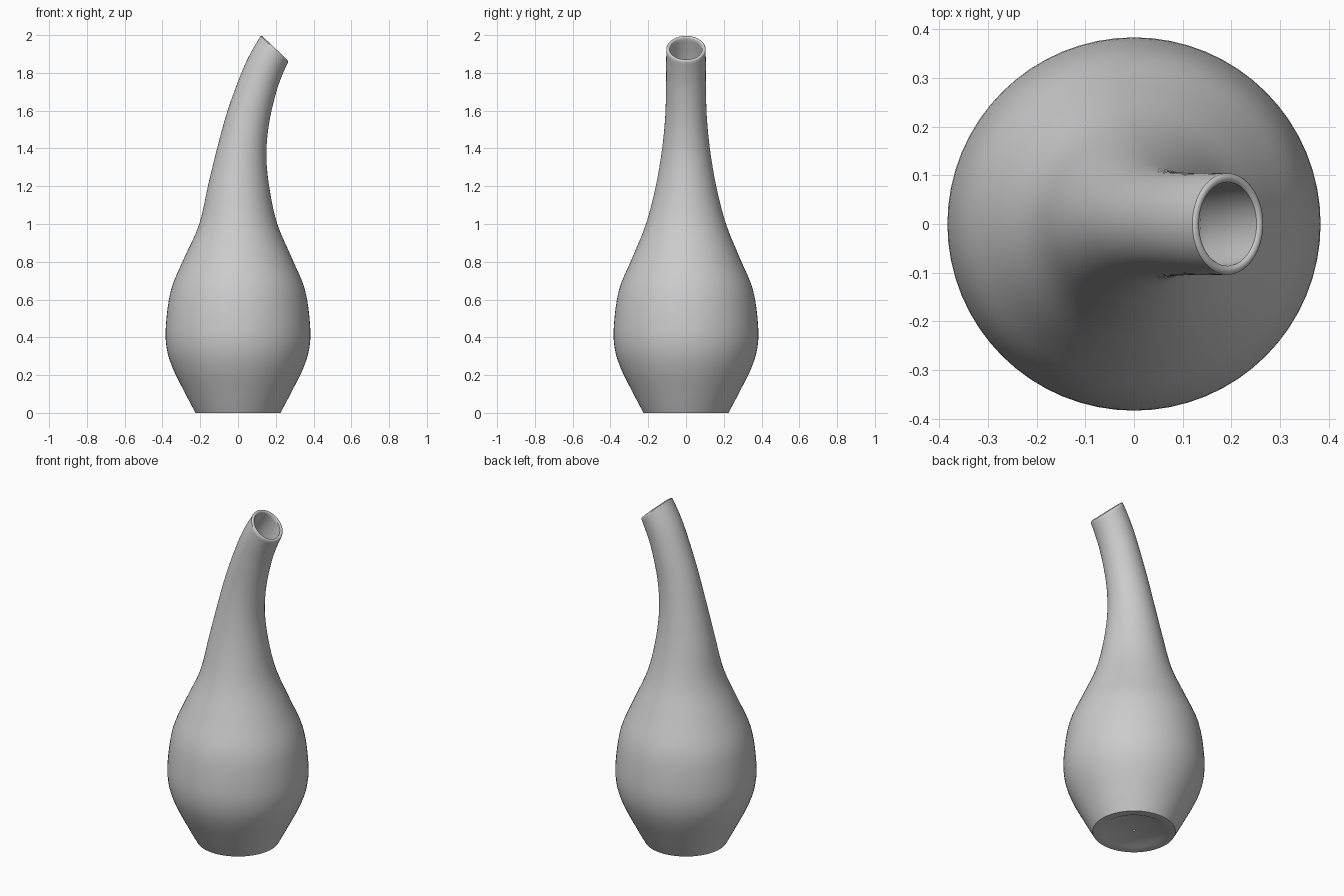
import bpy, bmesh, math
from mathutils import Vector

if "Cube" in bpy.data.objects:
    bpy.data.objects.remove(bpy.data.objects["Cube"])

SIDES, STEPS, WALL = 64, 4, 0.018

# Key rings: left point (x, z), right point (x, z), half depth in y
KEYS = [
    (-.225, 0, .225, 0, .225),
    (-.283, .11, .283, .11, .283),
    (-.345, .235, .345, .235, .345),
    (-.377, .34, .377, .34, .377),
    (-.382, .46, .382, .46, .382),
    (-.355, .65, .355, .65, .355),
    (-.285, .82, .285, .82, .285),
    (-.205, 1.0, .208, 1.0, .212),
    (-.155, 1.22, .168, 1.18, .160),
    (-.103, 1.43, .150, 1.36, .127),
    (-.052, 1.61, .164, 1.53, .110),
    (.018, 1.80, .200, 1.69, .105),
    (.067, 1.905, .233, 1.785, .105),
    (.120, 1.995, .265, 1.857, .104),
]


def smooth_rings(keys):
    """Catmull-Rom interpolation between the key rings."""
    out = []
    for i in range(len(keys) - 1):
        quad = [keys[max(0, i - 1)], keys[i], keys[i + 1],
                keys[min(len(keys) - 1, i + 2)]]
        for s in range(STEPS):
            t = s / STEPS
            out.append([0.5 * (2 * b + (c - a) * t + (2*a - 5*b + 4*c - d) * t*t
                               + (3*b - a - 3*c + d) * t**3)
                        for a, b, c, d in zip(*quad)])
    return out + [list(keys[-1])]


def section(ring, inset=0.0, lift=0.0):
    """Centre, half vector and half depth of a ring, shrunk and moved along the neck."""
    lx, lz, rx, rz, w = ring
    half = Vector((rx - lx, 0, rz - lz)) / 2
    centre = Vector((rx + lx, 0, rz + lz)) / 2
    axis = Vector((-half.z, 0, half.x)).normalized()
    return (centre + axis * lift, half * (1 - inset / half.length), w - inset)


def disc(r, z):
    return section((-r, z, r, z, r))


outer = smooth_rings(KEYS)
sections = [disc(.008, .008), disc(.165, .008), disc(.18, 0)]       # underside
sections += [section(r) for r in outer]                             # outer wall
sections += [section(outer[-1], i, h) for i, h in
             ((.003, .004), (.009, .006), (.015, .004))]            # rounded lip
sections += [section(r, WALL) for r in reversed(outer[1:])]         # inner wall
sections += [disc(.2, .03), disc(.008, .03)]                        # inner floor

bm = bmesh.new()
loops = []
for c, h, w in sections:
    loops.append([bm.verts.new(c + h * math.cos(a) + Vector((0, w * math.sin(a), 0)))
                  for a in (2 * math.pi * k / SIDES for k in range(SIDES))])
for i, low in enumerate(loops):
    high = loops[(i + 1) % len(loops)]
    for k in range(SIDES):
        n = (k + 1) % SIDES
        bm.faces.new((low[k], low[n], high[n], high[k]))
bmesh.ops.recalc_face_normals(bm, faces=bm.faces)

mesh = bpy.data.meshes.new("bent_neck_vase")
bm.to_mesh(mesh)
bm.free()
vase = bpy.data.objects.new("bent_neck_vase", mesh)
bpy.context.collection.objects.link(vase)
bpy.context.view_layer.objects.active = vase
vase.select_set(True)
bpy.ops.object.shade_smooth_by_angle(angle=math.radians(40))
